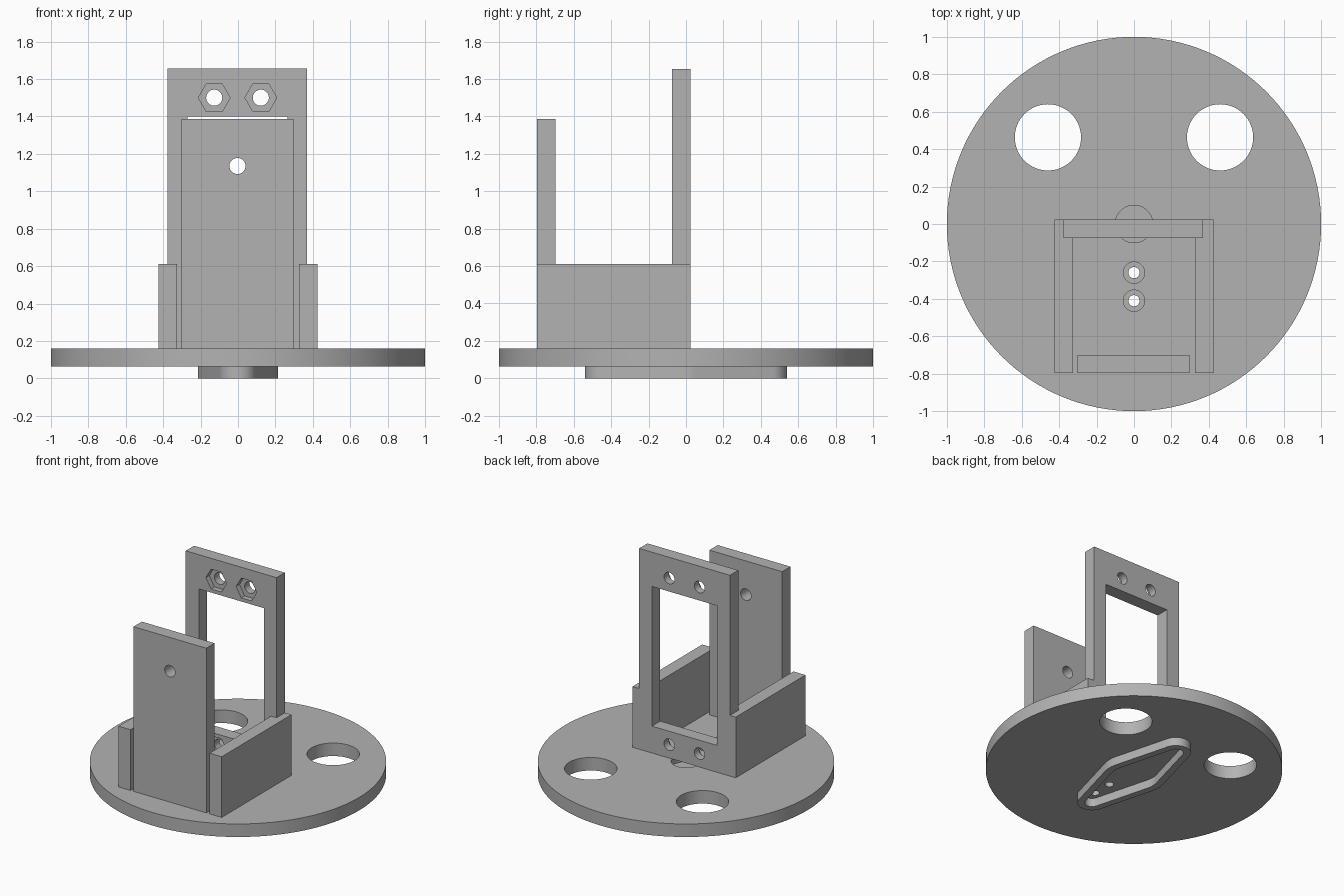
import bpy, bmesh
from math import sin, cos, pi, asin

cube = bpy.data.objects.get("Cube")
if cube:
    bpy.data.objects.remove(cube, do_unlink=True)

grey = bpy.data.materials.new("plain grey")
grey.use_nodes = True
grey.diffuse_color = (0.45, 0.45, 0.45, 1)
grey.node_tree.nodes["Principled BSDF"].inputs["Base Color"].default_value = (0.45, 0.45, 0.45, 1)


def arc(cx, cy, r, a, b, n):
    return [(cx + r * cos(a + (b - a) * i / n), cy + r * sin(a + (b - a) * i / n)) for i in range(n + 1)]


def circle(cx, cy, r, n=48):
    return arc(cx, cy, r, 0, 2 * pi, n)[:-1]


def rect(x0, x1, y0, y1):
    return [(x0, y0), (x1, y0), (x1, y1), (x0, y1)]


def prism(name, outline, lo, hi, axis="z"):
    """Extrude an outline along z, or an x-z outline along y."""
    bm = bmesh.new()

    def place(u, v, w):
        return (u, v, w) if axis == "z" else (u, w, v)
    low = [bm.verts.new(place(u, v, lo)) for u, v in outline]
    high = [bm.verts.new(place(u, v, hi)) for u, v in outline]
    bm.faces.new(low)
    bm.faces.new(high)
    for i in range(len(low)):
        j = (i + 1) % len(low)
        bm.faces.new((low[i], low[j], high[j], high[i]))
    bmesh.ops.recalc_face_normals(bm, faces=bm.faces[:])
    mesh = bpy.data.meshes.new(name)
    bm.to_mesh(mesh)
    bm.free()
    mesh.materials.append(grey)
    ob = bpy.data.objects.new(name, mesh)
    bpy.context.collection.objects.link(ob)
    return ob


def combine(ob, others, operation):
    """Apply a boolean with each helper solid, then discard the helper."""
    bpy.context.view_layer.objects.active = ob
    for other in others:
        mod = ob.modifiers.new("bool", "BOOLEAN")
        mod.operation = operation
        mod.solver = "EXACT"
        mod.object = other
        bpy.ops.object.modifier_apply(modifier=mod.name)
        bpy.data.objects.remove(other, do_unlink=True)


def finish(ob):
    bpy.ops.object.select_all(action="DESELECT")
    ob.select_set(True)
    bpy.context.view_layer.objects.active = ob
    bpy.ops.object.shade_smooth_by_angle(angle=pi / 6)


BASE, TOP = 0.063, 0.16

# Round base plate with two large holes, a blind pocket and two countersunk screw holes
plate = prism("base_plate", circle(0, 0, 1, 128), BASE, TOP)
cuts = [prism("cut", circle(x, 0.463, 0.177, 64), 0, 0.3) for x in (-0.46, 0.46)]
cuts.append(prism("cut", circle(0, 0, 0.1), 0.11, 0.3))
for y in (-0.26, -0.41):
    cuts.append(prism("cut", circle(0, y, 0.03, 32), 0, 0.3))
    cuts.append(prism("cut", circle(0, y, 0.057, 32), 0.115, 0.3))
combine(plate, cuts, "DIFFERENCE")
finish(plate)


# Tapered two-arm rim under the plate
def arm_outline(inset):
    mid, end, d = 0.215 - inset, 0.1 - inset, 0.44
    a = asin((mid - end) / d)
    return (arc(0, 0, mid, -a, a, 8) + arc(0, d, end, a, pi - a, 20)
            + arc(0, 0, mid, pi - a, pi + a, 8) + arc(0, -d, end, pi + a, 2 * pi - a, 20))


rim = prism("underside_rim", arm_outline(0), 0, BASE)
combine(rim, [prism("cut", arm_outline(0.05), -0.1, 0.2)], "DIFFERENCE")
finish(rim)

# Back frame joined with the two side walls
frame = prism("back_frame_and_sides", rect(-0.378, 0.37, TOP, 1.655), -0.075, 0.023, "y")
sides = [prism("side", rect(x, x + 0.099, -0.797, 0.023), TOP, 0.612) for x in (-0.426, 0.325)]
combine(frame, sides, "UNION")
cuts = [prism("cut", rect(-0.27, 0.265, 0.36, 1.4), -0.2, 0.2, "y")]
for x in (-0.127, 0.122):
    for z in (0.26, 1.5):
        cuts.append(prism("cut", circle(x, z, 0.043, 32), -0.2, 0.2, "y"))
        cuts.append(prism("cut", circle(x, z, 0.085, 6), -0.2, -0.035, "y"))
combine(frame, cuts, "DIFFERENCE")
finish(frame)

# Front wall with one hole
front = prism("front_wall", rect(-0.303, 0.297, TOP, 1.386), -0.797, -0.699, "y")
combine(front, [prism("cut", circle(-0.003, 1.135, 0.043, 32), -1, -0.5, "y")], "DIFFERENCE")
finish(front)
